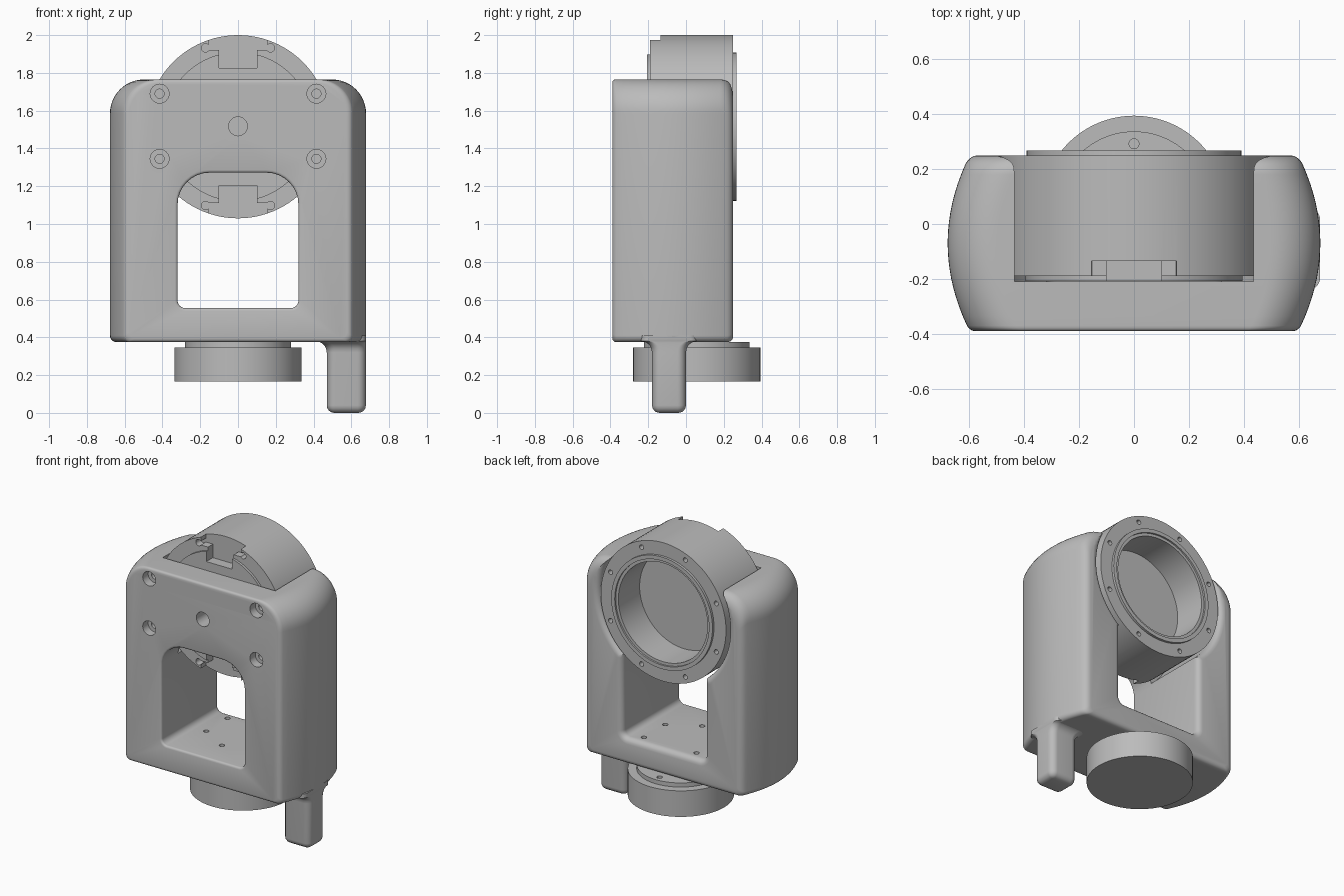
import bpy, bmesh
from math import sin, cos, pi, sqrt, radians

cube = bpy.data.objects.get("Cube")
if cube:
    bpy.data.objects.remove(cube, do_unlink=True)

# Single grey material
grey = bpy.data.materials.new("light grey")
grey.use_nodes = True
grey.diffuse_color = (0.5, 0.5, 0.5, 1)
grey.node_tree.nodes["Principled BSDF"].inputs["Base Color"].default_value = (0.5, 0.5, 0.5, 1)

AXIS_Z = 1.515   # height of the drum axis
DISC_Y = 0.057   # depth of the base disc axis


def circle(cx, cy, r, n=64):
    return [(cx + r * cos(2 * pi * i / n), cy + r * sin(2 * pi * i / n)) for i in range(n)]


def rounded_rect(x0, x1, y0, y1, r_low, r_high, n=8):
    """Rectangle with separate corner radii on the low and high sides."""
    pts = []
    for cx, cy, r, start in ((x1 - r_high, y1 - r_high, r_high, 0),
                             (x0 + r_high, y1 - r_high, r_high, 90),
                             (x0 + r_low, y0 + r_low, r_low, 180),
                             (x1 - r_low, y0 + r_low, r_low, 270)):
        for i in range(n + 1):
            a = radians(start + 90 * i / n)
            pts.append((cx + r * cos(a), cy + r * sin(a)))
    return pts


def loft(name, rings, axis):
    """Join rings of (outline, distance along axis) into a capped solid."""
    bm = bmesh.new()
    loops = []
    for pts, w in rings:
        loops.append([bm.verts.new((u, w, v) if axis == "y" else (u, v, w)) for u, v in pts])
    n = len(loops[0])
    for a, b in zip(loops, loops[1:]):
        for i in range(n):
            j = (i + 1) % n
            bm.faces.new((a[i], a[j], b[j], b[i]))
    bm.faces.new(loops[0])
    bm.faces.new(loops[-1])
    bmesh.ops.recalc_face_normals(bm, faces=bm.faces)
    mesh = bpy.data.meshes.new(name)
    bm.to_mesh(mesh)
    bm.free()
    mesh.materials.append(grey)
    obj = bpy.data.objects.new(name, mesh)
    bpy.context.collection.objects.link(obj)
    return obj


def prism(outline, w0, w1, axis):
    return loft("cutter", [(outline, w0), (outline, w1)], axis)


def activate(obj):
    bpy.ops.object.select_all(action="DESELECT")
    obj.select_set(True)
    bpy.context.view_layer.objects.active = obj


def cut(obj, cutter):
    activate(obj)
    mod = obj.modifiers.new("cut", "BOOLEAN")
    mod.operation = "DIFFERENCE"
    mod.solver = "EXACT"
    mod.object = cutter
    bpy.ops.object.modifier_apply(modifier=mod.name)
    bpy.data.objects.remove(cutter, do_unlink=True)


def drill(obj, u, v, r, w0, w1, axis):
    cut(obj, prism(circle(u, v, r, 24), w0, w1, axis))


def smooth(obj):
    activate(obj)
    bpy.ops.object.shade_smooth_by_angle(angle=radians(30))


def fillet(r, d):
    """Inset of a quarter-round edge of radius r at depth d."""
    return 0 if d >= r else r - sqrt(r * r - (r - d) ** 2)


# Body: rounded sections swept front to back, with bulging sides
FRONT, BACK, BOTTOM, TOP = -0.39, 0.25, 0.375, 1.765
depths = [0, .002, .006, .012, .02]
depths += [.02 + .55 * i / 16 for i in range(1, 17)]
depths += [.58, .595, .61, .622, .631, .637, .64]
rings = []
for d in depths:
    y = FRONT + d
    front, rear = d, BACK - y
    w = 0.678 - 0.08 * ((y + 0.07) / 0.32) ** 2
    edge = max(fillet(.02, front), fillet(.03, max(rear, 0)))
    top_edge = max(fillet(.015, front), fillet(.065, max(rear, 0)))
    rings.append((rounded_rect(-w + edge, w - edge, BOTTOM + edge, TOP - top_edge,
                               .035, .18, 12), y))
body = loft("body", rings, "y")

# Window through the body, with rounded rims
rings = [(rounded_rect(-.335, .335, .54, 1.285, .055, .185), -.5)]
for d in (0, .002, .005, .01, .015):
    e = fillet(.015, d)
    rings.append((rounded_rect(-.32 + -e, .32 + e, .555 - e, 1.272 + e, .04 + e, .17 + e), FRONT + d))
for d in (.04, .028, .018, .009, .003, 0, -.1):
    e = fillet(.04, max(d, 0))
    rings.append((rounded_rect(-.32 - e, .32 + e, .555 - e, 1.272 + e, .04 + e, .17 + e), BACK - d))
cut(body, loft("cutter", rings, "y"))

# Bore that holds the drum, open at the top and back
rings = [(circle(0, AXIS_Z, .502, 96), -.21)]
for d in (.04, .028, .018, .009, .003, 0, -.1):
    rings.append((circle(0, AXIS_Z, .502 + fillet(.04, max(d, 0)), 96), BACK - d))
cut(body, loft("cutter", rings, "y"))

# Screw holes and centre hole in the front wall
for x in (-.415, .415):
    for z in (1.69, 1.345):
        drill(body, x, z, .05, -.5, -.33, "y")
        drill(body, x, z, .024, -.4, -.15, "y")
drill(body, 0, 1.517, .05, -.5, -.15, "y")

# Base disc with a smaller step on top
disc = loft("base_disc", [(circle(0, DISC_Y, r, 96), z) for r, z in
                          ((.337, .165), (.337, .347), (.28, .347), (.28, .376))], "z")

# Ring of six bolt holes through the floor and the disc step
for k in range(6):
    a = radians(90 + 60 * k)
    x, y = .235 * cos(a), DISC_Y + .235 * sin(a)
    if y < BACK:
        drill(body, x, y, .018, .3, .65, "z")
    drill(disc, x, y, .018, .3, .65, "z")

# Drum: turned profile with front plate, back flange and hollow back
profile = ((.395, -.207), (.395, -.19), (.485, -.19), (.485, .25), (.392, .25),
           (.392, .267), (.365, .267), (.365, .255), (.345, .255), (.345, .02))
drum = loft("drum", [(circle(0, AXIS_Z, r, 96), y) for r, y in profile], "y")

# Stepped notches and pin holes at the top and bottom of the drum front
for s in (1, -1):
    for half, inner in ((.1, .31), (.155, .405)):
        z0, z1 = sorted((AXIS_Z + s * inner, AXIS_Z + s * .6))
        cut(drum, prism([(-half, z0), (half, z0), (half, z1), (-half, z1)], -.3, -.135, "y"))
    for x in (-.172, .172):
        drill(drum, x, AXIS_Z + s * .417, .022, -.3, -.135, "y")

# Bolt holes around the drum's back rim
for k in range(8):
    a = radians(22.5 + 45 * k)
    drill(drum, .443 * cos(a), AXIS_Z + .443 * sin(a), .016, .19, .3, "y")

# Handle: rounded peg that flares into the underside of the body
rings = []
for d in (0, .004, .012, .025, .04):
    e = fillet(.04, d)
    rings.append((rounded_rect(.47 + e, .677 - e, -.18 + e, -e, .045 - e, .045 - e), d))
for d in (.06, .04, .025, .012, .004, 0):
    e = fillet(.06, d)
    rings.append((rounded_rect(.47 - e, .677, -.18 - e, e, .045, .045), BOTTOM + .005 - d))
rings.append((rounded_rect(.41, .677, -.24, .06, .045, .045), BOTTOM + .035))
handle = loft("handle", rings, "z")

for part in (body, disc, drum, handle):
    smooth(part)
